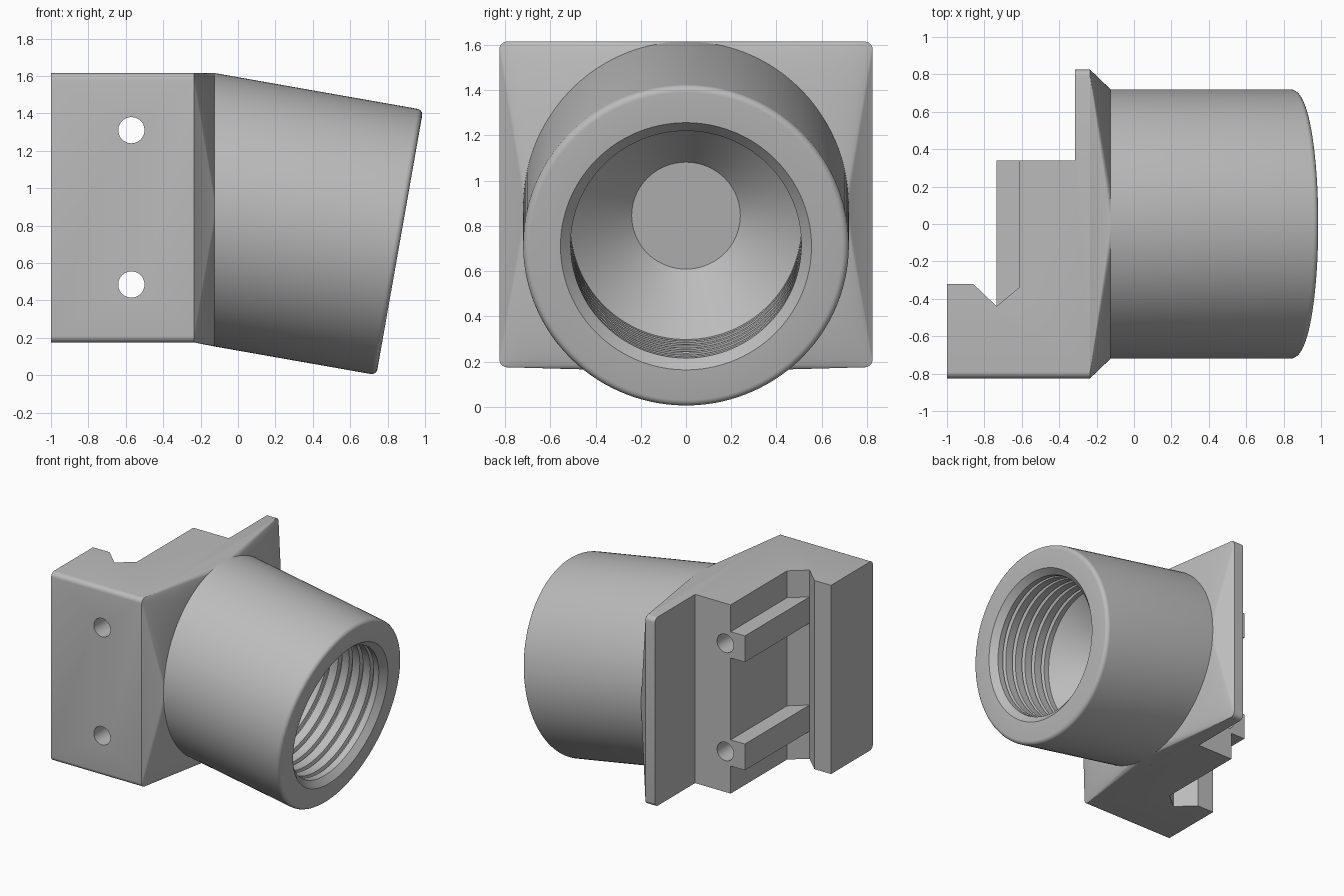
import bpy
import bmesh
import math
from mathutils import Vector

cube = bpy.data.objects.get("Cube")
if cube:
    bpy.data.objects.remove(cube, do_unlink=True)

grey = bpy.data.materials.new("plain grey")
grey.use_nodes = True
colour = (0.5, 0.5, 0.5, 1)
grey.diffuse_color = colour
grey.node_tree.nodes["Principled BSDF"].inputs["Base Color"].default_value = colour


def finish(bm, name):
    bmesh.ops.recalc_face_normals(bm, faces=bm.faces)
    mesh = bpy.data.meshes.new(name)
    bm.to_mesh(mesh)
    bm.free()
    obj = bpy.data.objects.new(name, mesh)
    mesh.materials.append(grey)
    bpy.context.collection.objects.link(obj)
    return obj


def activate(obj):
    bpy.ops.object.select_all(action="DESELECT")
    obj.select_set(True)
    bpy.context.view_layer.objects.active = obj


def smooth(obj):
    activate(obj)
    bpy.ops.object.shade_smooth_by_angle(angle=math.radians(30))


def extrude_plan(points, z0, z1, name, round_sides=0):
    """Vertical prism; the outer edges running along x can be rounded."""
    bm = bmesh.new()
    face = bm.faces.new([bm.verts.new((x, y, z0)) for x, y in points])
    grown = bmesh.ops.extrude_face_region(bm, geom=[face])["geom"]
    moved = [v for v in grown if isinstance(v, bmesh.types.BMVert)]
    bmesh.ops.translate(bm, verts=moved, vec=(0, 0, z1 - z0))
    bmesh.ops.recalc_face_normals(bm, faces=bm.faces)
    if round_sides:
        edges = [e for e in bm.edges
                 if all(abs(v.co.y) > 0.8 for v in e.verts)
                 and abs(e.verts[0].co.x - e.verts[1].co.x) > 0.01]
        bmesh.ops.bevel(bm, geom=edges, offset=round_sides, segments=5,
                        profile=0.5, affect="EDGES")
    return finish(bm, name)


BOTTOM, TOP = 0.175, 1.615
HALF_W = 0.825
CORNER = 0.035
PLATE_X, NECK_X = -0.235, -0.125
HOLES = (0.485, 1.31)

# Mounting block with back plate and angled groove
block = extrude_plan(
    [(-1, -HALF_W), (PLATE_X, -HALF_W), (PLATE_X, HALF_W), (-0.315, HALF_W),
     (-0.315, 0.34), (-0.615, 0.34), (-0.615, -0.34), (-0.735, -0.44),
     (-0.86, -0.32), (-1, -0.32)],
    BOTTOM, TOP, "mounting_block", CORNER)

# Two cross ribs on the recessed face
ribs = [extrude_plan([(-0.735, 0.34), (-0.735, -0.44), (-0.615, -0.34), (-0.615, 0.34)],
                     z - 0.1, z + 0.1, name)
        for z, name in zip(HOLES, ("lower_rib", "upper_rib"))]

# Bolt holes through block and ribs
for z in HOLES:
    bpy.ops.mesh.primitive_cylinder_add(vertices=48, radius=0.07, depth=3,
                                        location=(-0.57, 0, z),
                                        rotation=(math.pi / 2, 0, 0))
    cutter = bpy.context.object
    cutter.name = "hole_cutter"
    cutter.hide_render = True
    for part in (block, ribs[HOLES.index(z)]):
        mod = part.modifiers.new("bolt_hole", "BOOLEAN")
        mod.operation = "DIFFERENCE"
        mod.solver = "EXACT"
        mod.object = cutter
        activate(part)
        bpy.ops.object.modifier_apply(modifier=mod.name)
    bpy.data.objects.remove(cutter, do_unlink=True)
for part in [block] + ribs:
    smooth(part)

# Tilted barrel: axis frame measured from the centre of its open end
TILT = math.radians(10)
C, S = math.cos(TILT), math.sin(TILT)
END = Vector((0.865, 0, 0.71))
AXIS, UP, SIDE = Vector((C, 0, -S)), Vector((S, 0, C)), Vector((0, 1, 0))
RADIUS, BORE = 0.72, 0.51
N = 128
ANGLES = [2 * math.pi * (i + 0.5) / N for i in range(N)]


def barrel_point(t, r, a):
    return END + AXIS * t + (UP * math.cos(a) + SIDE * math.sin(a)) * r


def neck_point(a):
    t = (NECK_X - END.x - RADIUS * math.cos(a) * S) / C
    return barrel_point(t, RADIUS, a)


def plate_point(a):
    """Rounded rectangle, each quarter turn gathered on one corner."""
    y, z = math.sin(a), math.cos(a)
    return Vector((PLATE_X,
                   math.copysign(HALF_W - CORNER, y) + CORNER * y,
                   (BOTTOM + TOP) / 2
                   + math.copysign((TOP - BOTTOM) / 2 - CORNER, z) + CORNER * z))


def skin(rings, name):
    bm = bmesh.new()
    loops = [[bm.verts.new(p) for p in ring] for ring in rings]
    for a, b in zip(loops, loops[1:]):
        for i in range(N):
            j = (i + 1) % N
            bm.faces.new((a[i], a[j], b[j], b[i]))
    bm.faces.new(loops[0])
    bm.faces.new(loops[-1])
    obj = finish(bm, name)
    smooth(obj)
    return obj


# Transition from rectangular plate to round barrel
skin([[plate_point(a) for a in ANGLES], [neck_point(a) for a in ANGLES]],
     "transition_neck")

# Barrel profile: rounded lip, chamfered mouth, thread grooves, conical seat
ROUND = 0.03
profile = [(ROUND * (math.sin(k) - 1), RADIUS + ROUND * (math.cos(k) - 1))
           for k in [math.pi / 2 * i / 5 for i in range(6)]]
profile += [(0, 0.555), (-0.045, BORE)]
for i in range(5):
    t = -0.09 - 0.09 * i
    profile += [(t, BORE), (t - 0.01, BORE + 0.025),
                (t - 0.018, BORE + 0.025), (t - 0.028, BORE)]
profile += [(-0.52, BORE), (-0.78, 0.24)]
skin([[neck_point(a) for a in ANGLES]]
     + [[barrel_point(t, r, a) for a in ANGLES] for t, r in profile],
     "threaded_barrel")
